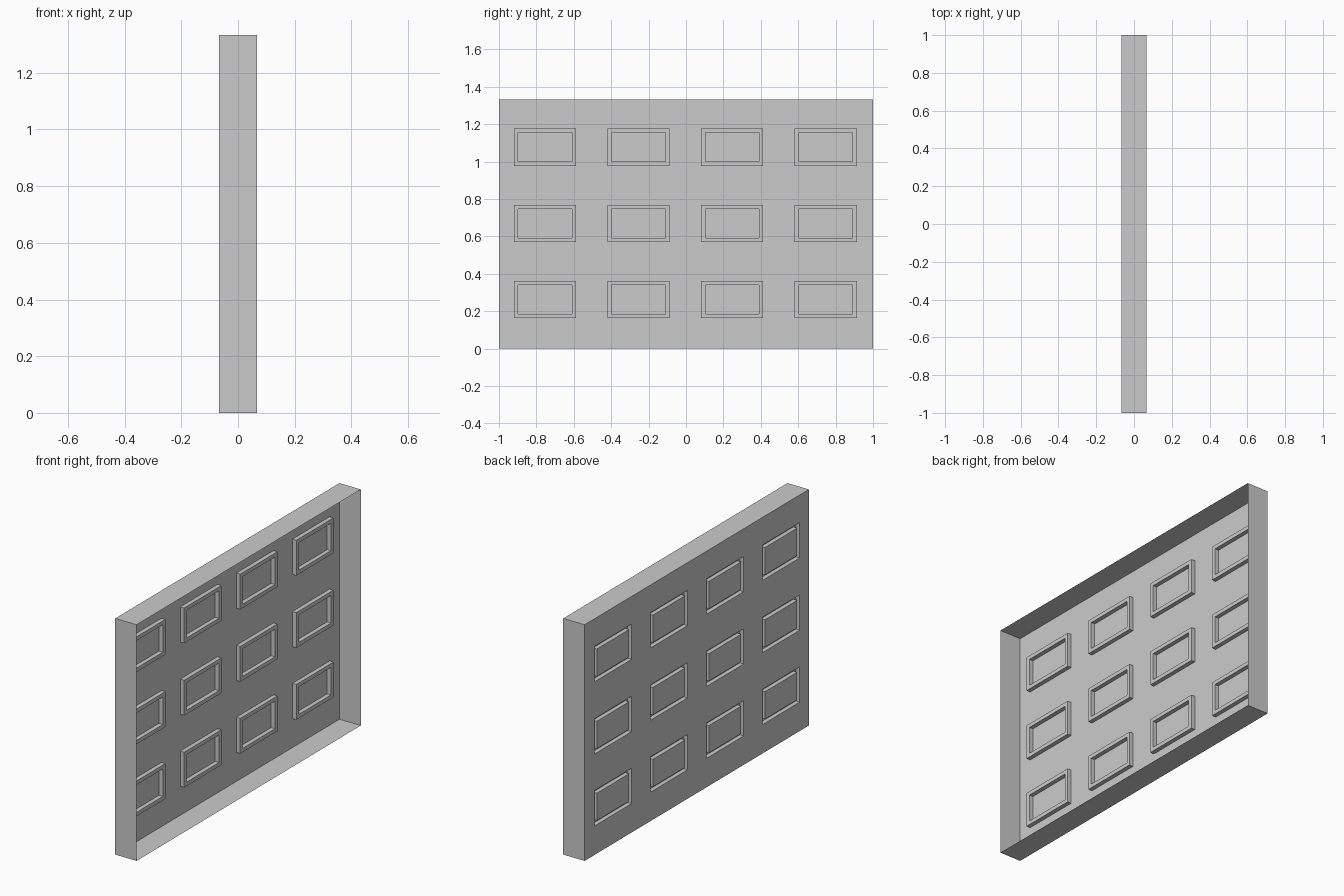
import bpy, bmesh

if "Cube" in bpy.data.objects:
    bpy.data.objects.remove(bpy.data.objects["Cube"])

X0, X1 = -0.0667, 0.0667          # sheet plane and open rim plane
HEIGHT = 1.333
HALF_W, HALF_H = 0.166, 0.0995    # half size of each window frame
RIB, DEPTH = 0.022, 0.024         # width and depth of the pressed frame
Y_CENTRES = [-0.753, -0.253, 0.247, 0.747]
Z_CENTRES = [0.263, 0.669, 1.077]


def cuts(lo, hi, centres, half):
    vals = [lo]
    for c in centres:
        vals += [c - half, c + half]
    return vals + [hi]


def move_x(geom, dx):
    verts = [g for g in geom if isinstance(g, bmesh.types.BMVert)]
    bmesh.ops.translate(bm, verts=verts, vec=(dx, 0, 0))


bm = bmesh.new()

# flat sheet divided so every window has its own face
ys = cuts(-1, 1, Y_CENTRES, HALF_W)
zs = cuts(0, HEIGHT, Z_CENTRES, HALF_H)
grid = [[bm.verts.new((X0, y, z)) for z in zs] for y in ys]
windows = []
for i in range(len(ys) - 1):
    for j in range(len(zs) - 1):
        f = bm.faces.new((grid[i][j], grid[i][j + 1],
                          grid[i + 1][j + 1], grid[i + 1][j]))
        if i % 2 and j % 2:
            windows.append(f)
bm.normal_update()

# side walls folded towards +x, leaving that side open
rim = [e for e in bm.edges if e.is_boundary]
move_x(bmesh.ops.extrude_edge_only(bm, edges=rim)["geom"], X1 - X0)

# window frames: inset rings pressed through the sheet
rings = bmesh.ops.inset_individual(bm, faces=windows, thickness=RIB,
                                   use_even_offset=True)["faces"]
rings = [f for f in rings if f not in windows]
pressed = bmesh.ops.extrude_face_region(bm, geom=rings)["geom"]
move_x(pressed, DEPTH)
old = [f for f in rings if f.is_valid and abs(f.calc_center_median().x - X0) < 1e-4]
bmesh.ops.delete(bm, geom=old, context='FACES_ONLY')
bmesh.ops.recalc_face_normals(bm, faces=bm.faces)

mesh = bpy.data.meshes.new("window_wall")
bm.to_mesh(mesh)
bm.free()
obj = bpy.data.objects.new("window_wall", mesh)
bpy.context.collection.objects.link(obj)
